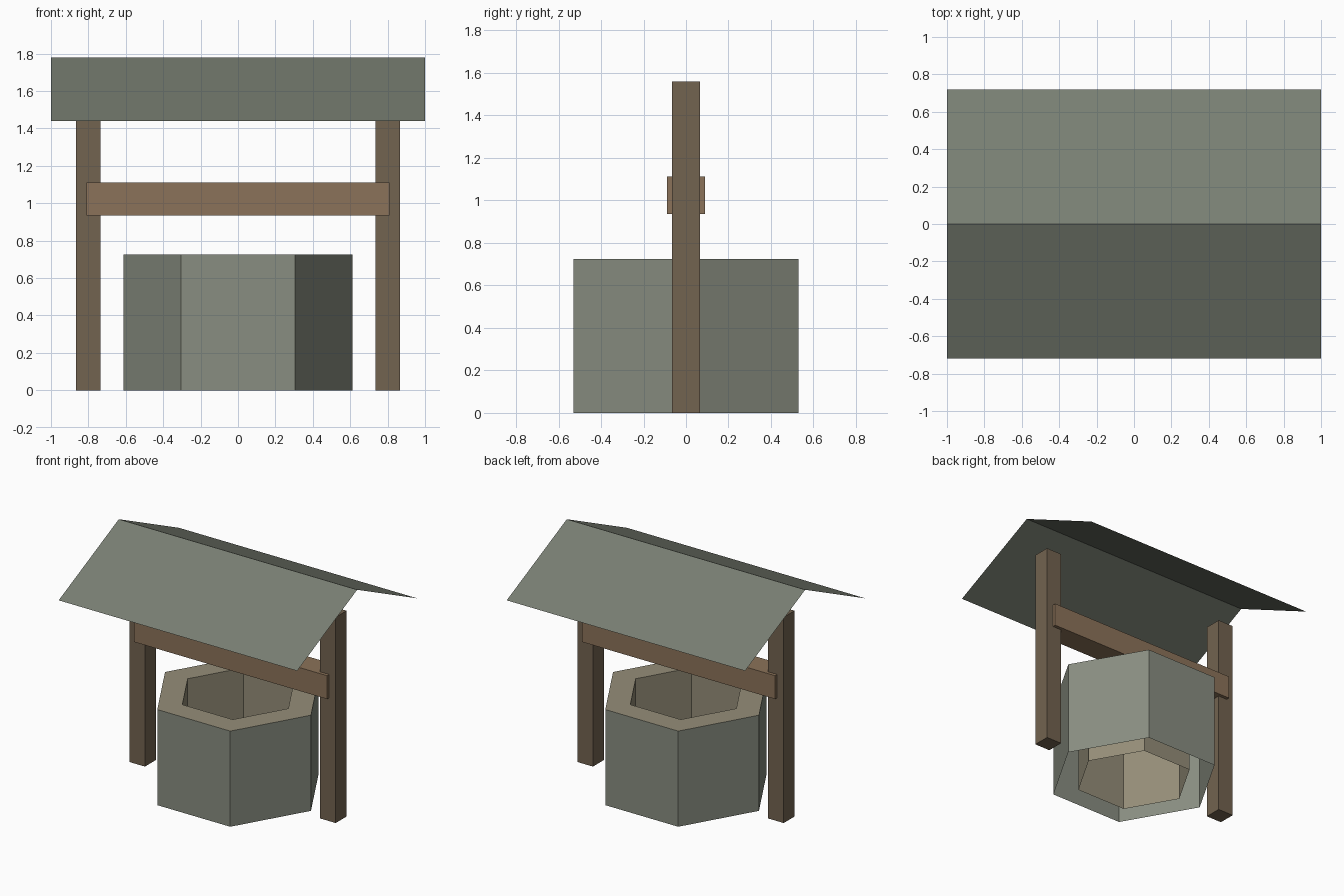
import bpy, bmesh
from math import cos, sin, radians

if "Cube" in bpy.data.objects:
    bpy.data.objects.remove(bpy.data.objects["Cube"])


def material(name, rgb):
    m = bpy.data.materials.new(name)
    m.diffuse_color = (*rgb, 1)
    m.use_nodes = True
    m.node_tree.nodes["Principled BSDF"].inputs["Base Color"].default_value = m.diffuse_color
    return m


STONE = material("stone", (0.25, 0.27, 0.22))
RIM = material("rim_stone", (0.30, 0.27, 0.19))
SLATE = material("slate", (0.19, 0.21, 0.17))
WOOD = material("post_wood", (0.17, 0.125, 0.08))
LIGHT_WOOD = material("beam_wood", (0.26, 0.17, 0.10))


def finish(bm, name, *mats):
    me = bpy.data.meshes.new(name)
    bm.to_mesh(me)
    bm.free()
    for m in mats:
        me.materials.append(m)
    ob = bpy.data.objects.new(name, me)
    bpy.context.collection.objects.link(ob)
    return ob


def box(name, lo, hi, mat):
    bm = bmesh.new()
    bmesh.ops.create_cube(bm, size=1)
    for v in bm.verts:
        v.co = [(a + b) / 2 + c * (b - a) for a, b, c in zip(lo, hi, v.co)]
    return finish(bm, name, mat)


# Well wall: hexagonal outer shell, flat rim and inner shaft, open underneath
bm = bmesh.new()
rings = [[bm.verts.new((r * cos(radians(60 * i)), r * sin(radians(60 * i)), z))
          for i in range(6)]
         for r, z in [(0.612, 0), (0.612, 0.725), (0.422, 0.725), (0.422, 0)]]
for k in range(3):
    a, b = rings[k], rings[k + 1]
    for i in range(6):
        j = (i + 1) % 6
        f = bm.faces.new((a[i], a[j], b[j], b[i]))
        f.material_index = 0 if k == 0 else 1
finish(bm, "well_wall", STONE, RIM)

# Two posts and the crossbeam between them
for side, x in (("left", -0.8), ("right", 0.8)):
    box(side + "_post", (x - 0.065, -0.065, 0), (x + 0.065, 0.065, 1.56), WOOD)
box("crossbeam", (-0.81, -0.09, 0.935), (0.81, 0.09, 1.112), LIGHT_WOOD)

# Gable roof: two thin sheets meeting at the ridge
bm = bmesh.new()
rows = [[bm.verts.new((x, y, z)) for x in (-1, 1)]
        for y, z in [(-0.72, 1.44), (0, 1.78), (0.72, 1.44)]]
for a, b in zip(rows, rows[1:]):
    bm.faces.new((a[0], a[1], b[1], b[0]))
finish(bm, "roof", SLATE)
